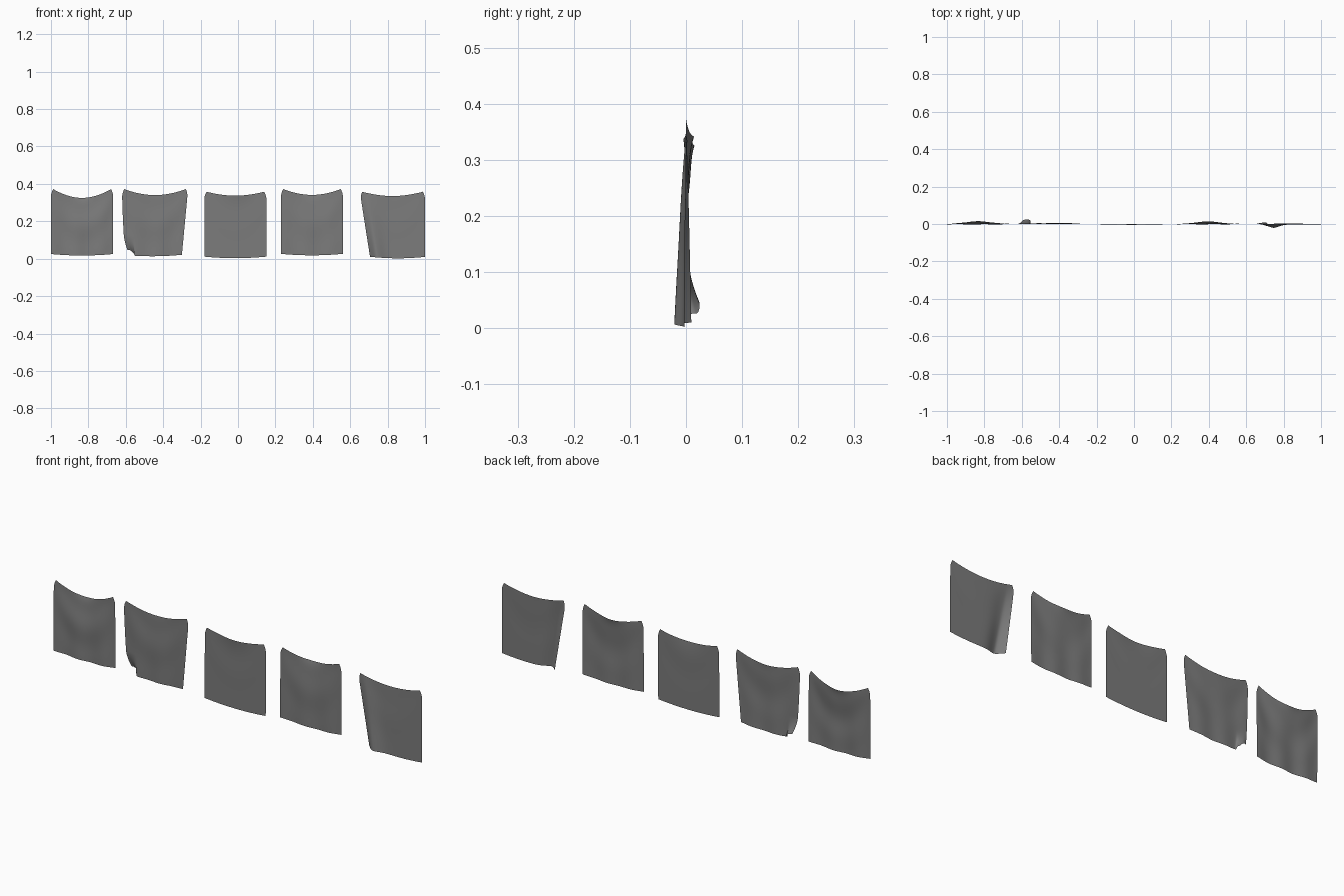
import bpy
import bmesh
from math import exp, sin, pi

cube = bpy.data.objects.get("Cube")
if cube:
    bpy.data.objects.remove(cube, do_unlink=True)

# Plain grey cloth
grey = bpy.data.materials.new("grey cloth")
grey.use_nodes = True
colour = (0.2, 0.2, 0.2, 1)
grey.diffuse_color = colour
bsdf = grey.node_tree.nodes["Principled BSDF"]
bsdf.inputs["Base Color"].default_value = colour
bsdf.inputs["Roughness"].default_value = 0.8

COLS, ROWS = 44, 44


def mix(a, b, t):
    return a + (b - a) * t


def hang(u, v, p):
    """Point on a sheet pinned at both top corners; u is -1..1, v is 0..1."""
    # Outline: slanted sides, sagging top hem, bowed bottom hem
    pinch = 0.012 * max(0, (v - 0.88) / 0.12) ** 2
    left = mix(p["low"][0], p["high"][0], v) + pinch
    right = mix(p["low"][1], p["high"][1], v) - pinch
    x = mix(left, right, (u + 1) / 2)
    top = mix(p["sag"], p["peak"], abs(u) ** 1.9)
    bottom = mix(p["hem"], p["hem"] + 0.008, u * u)
    z = mix(bottom, top, v)

    # Belly of the top hem and draping folds below it
    centre = exp(-(u / 0.5) ** 2)
    y = p["belly"] * centre * v ** 8
    smile = v - 0.35 * u * u
    y += p["fold"] * sin(3.2 * pi * smile) * (1 - u * u) * v
    y += p["wave"] * sin(2.5 * pi * u) * (1 - v)
    y += p["lean"] * (1 - v)

    # Side edge turned backwards into a long crease
    if p["crease"]:
        low = (1 - v) ** 0.8
        y -= p["crease"] * low * exp(-((u + 0.8) / 0.3) ** 2)
        t = max(0, (-0.8 - u) / 0.2)
        y += 0.024 * t * low
        x -= 0.006 * t * low

    # Lower corner tucked behind
    if p["tuck"]:
        t = max(0, (-0.62 - u) / 0.38)
        low = max(0, 1 - v / 0.3) ** 1.5
        x += 0.016 * sin(pi * t) * low + 0.012 * t * low
        y += p["tuck"] * sin(pi * t * 0.7) * low
        z += 0.026 * t * low + 0.004 * sin(3 * pi * t) * low
        x += 0.012 * t * (1 - v) ** 2
    return x, y, z


def sheet(name, low, high, peak, sag, hem, belly=0.0, fold=0.0, wave=0.0,
          lean=0.0, crease=0.0, tuck=0.0):
    p = dict(low=low, high=high, peak=peak, sag=sag, hem=hem, belly=belly,
             fold=fold, wave=wave, lean=lean, crease=crease, tuck=tuck)
    bm = bmesh.new()
    bmesh.ops.create_grid(bm, x_segments=COLS, y_segments=ROWS, size=1)
    for vert in bm.verts:
        vert.co = hang(vert.co.x, (vert.co.y + 1) / 2, p)
    # Face the cloth forwards
    bm.normal_update()
    if sum(f.normal.y for f in bm.faces) > 0:
        bmesh.ops.reverse_faces(bm, faces=bm.faces[:])
    for face in bm.faces:
        face.smooth = True
    mesh = bpy.data.meshes.new(name)
    bm.to_mesh(mesh)
    bm.free()
    mesh.materials.append(grey)
    obj = bpy.data.objects.new(name, mesh)
    bpy.context.collection.objects.link(obj)
    return obj


# Row of five hanging sheets, from the model's right to its left
sheet("deep_sag_sheet", (-1.0, -0.667), (-1.0, -0.667), 0.372, 0.325, 0.017,
      belly=0.018, fold=0.005, wave=0.003)
sheet("tucked_corner_sheet", (-0.615, -0.3), (-0.62, -0.267), 0.372, 0.34, 0.013,
      belly=0.008, fold=0.003, wave=-0.002, lean=0.004, tuck=0.019)
sheet("flat_sheet", (-0.18, 0.152), (-0.18, 0.152), 0.358, 0.337, 0.003,
      belly=-0.004, fold=0.001, lean=-0.002)
sheet("even_sag_sheet", (0.23, 0.561), (0.23, 0.561), 0.372, 0.341, 0.018,
      belly=0.016, fold=0.003, wave=0.002)
sheet("creased_edge_sheet", (0.712, 1.0), (0.652, 1.0), 0.358, 0.335, 0.002,
      belly=0.003, fold=0.001, lean=-0.003, crease=0.018)
